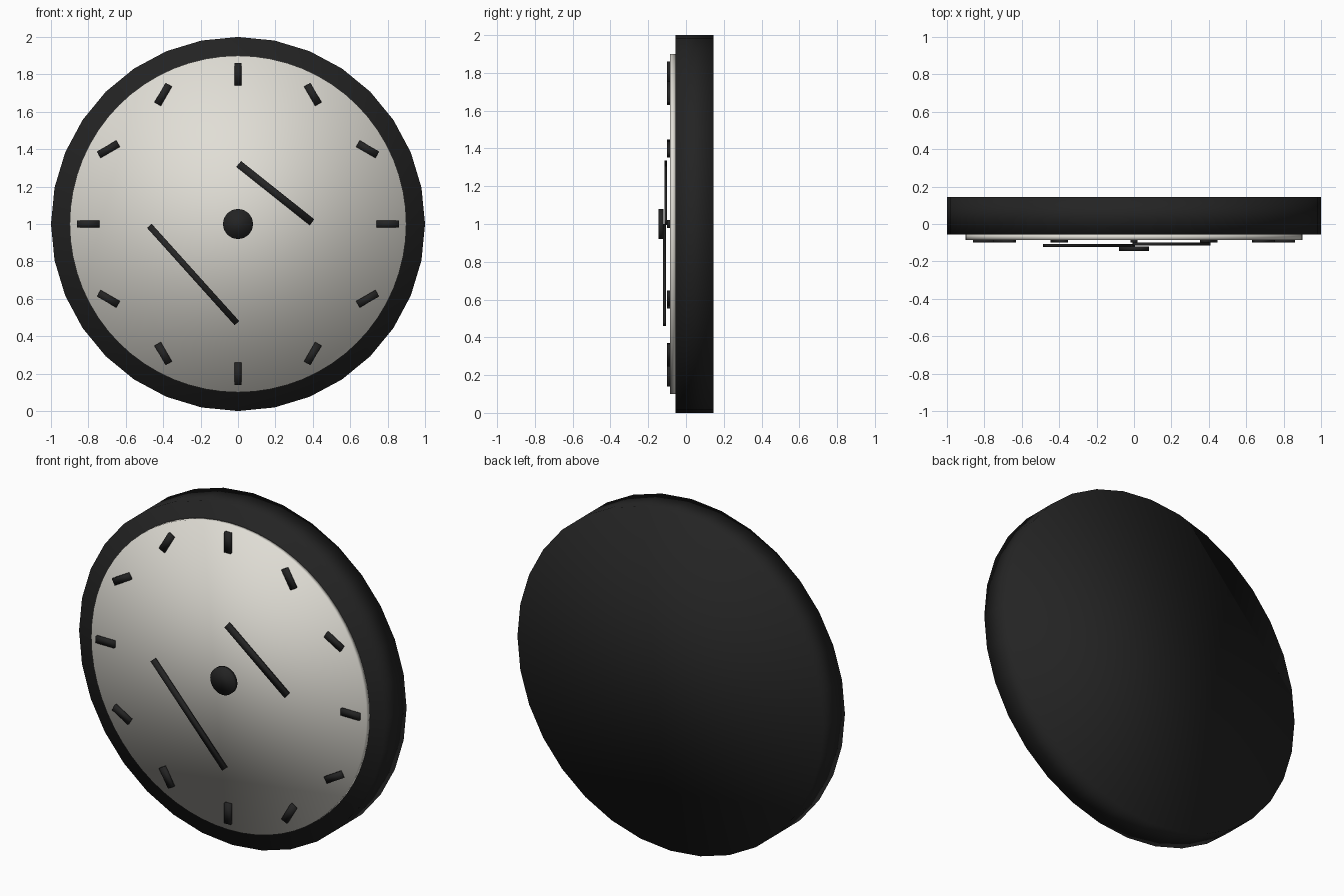
import bpy
import bmesh
import math
from mathutils import Matrix

cube = bpy.data.objects.get("Cube")
if cube:
    bpy.data.objects.remove(cube, do_unlink=True)


def make_material(name, color):
    mat = bpy.data.materials.new(name)
    mat.use_nodes = True
    mat.diffuse_color = color
    mat.node_tree.nodes["Principled BSDF"].inputs["Base Color"].default_value = color
    return mat


BLACK = make_material("matte black", (0.017, 0.017, 0.017, 1))
CREAM = make_material("warm white", (0.75, 0.73, 0.67, 1))


def finish(name, bm, mat):
    """Turn the bmesh into a smooth shaded object around the clock centre."""
    for face in bm.faces:
        face.smooth = True
    mesh = bpy.data.meshes.new(name)
    bm.to_mesh(mesh)
    bm.free()
    mesh.materials.append(mat)
    obj = bpy.data.objects.new(name, mesh)
    obj.location.z = 1
    bpy.context.collection.objects.link(obj)


def disc(name, radius, front, back, sides, mat):
    bm = bmesh.new()
    place = Matrix.Translation((0, (front + back) / 2, 0)) @ Matrix.Rotation(math.pi / 2, 4, "X")
    bmesh.ops.create_cone(bm, cap_ends=True, segments=sides, radius1=radius,
                          radius2=radius, depth=back - front, matrix=place)
    finish(name, bm, mat)


def bar(name, x, z, length, width, front, back, angle):
    bm = bmesh.new()
    place = (Matrix.Translation((x, (front + back) / 2, z))
             @ Matrix.Rotation(angle, 4, "Y")
             @ Matrix.Diagonal((length, back - front, width, 1)))
    bmesh.ops.create_cube(bm, size=1, matrix=place)
    finish(name, bm, BLACK)


# Case, dial and centre cap
disc("case", 1.0, -0.055, 0.145, 32, BLACK)
disc("dial", 0.9, -0.085, -0.055, 64, CREAM)
disc("centre_cap", 0.08, -0.145, -0.12, 32, BLACK)

# Hour markers, tilted opposite to the radial direction
for i in range(12):
    t = i * math.pi / 6
    bar(f"hour_marker_{i + 1}", 0.8 * math.cos(t), 0.8 * math.sin(t),
        0.12, 0.04, -0.1, -0.08, t)

# Hands, floating off centre
bar("hour_hand", 0.2, 0.165, 0.5, 0.04, -0.115, -0.1, math.radians(38.5))
bar("minute_hand", -0.24, -0.27, 0.7, 0.033, -0.122, -0.107, math.radians(48))
